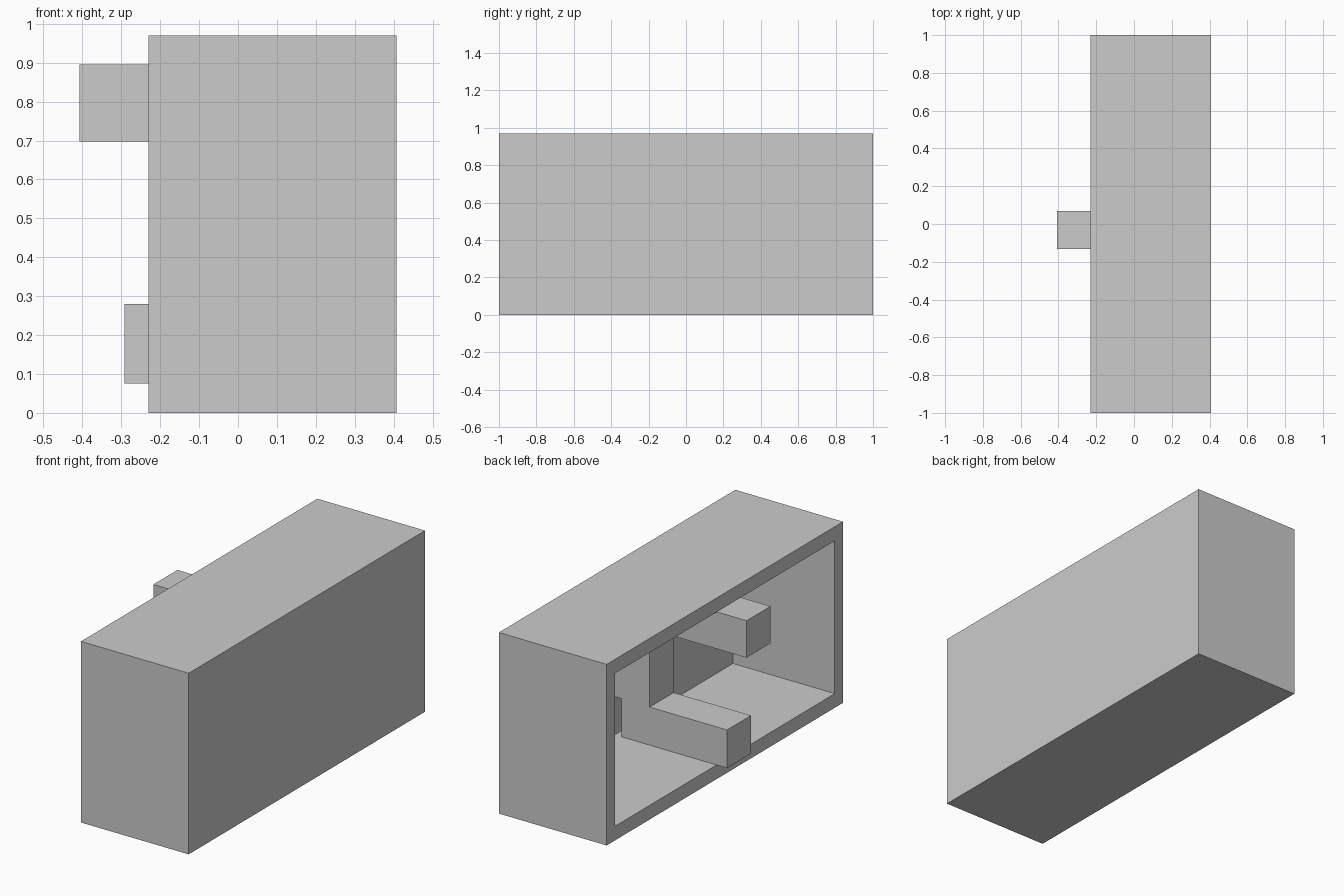
import bpy
import bmesh

cube = bpy.data.objects.get("Cube")
if cube:
    bpy.data.objects.remove(cube, do_unlink=True)

grey = bpy.data.materials.new("plain_grey")
grey.use_nodes = True
colour = (0.6, 0.6, 0.6, 1)
grey.diffuse_color = colour
grey.node_tree.nodes["Principled BSDF"].inputs["Base Color"].default_value = colour


def add_box(bm, xs, ys, zs):
    """Add an axis-aligned box and return its vertices."""
    verts = bmesh.ops.create_cube(bm, size=1)["verts"]
    for v in verts:
        for axis, (low, high) in enumerate((xs, ys, zs)):
            v.co[axis] = high if v.co[axis] > 0 else low
    return verts


def finish(bm, name):
    mesh = bpy.data.meshes.new(name)
    bm.to_mesh(mesh)
    bm.free()
    mesh.materials.append(grey)
    obj = bpy.data.objects.new(name, mesh)
    bpy.context.collection.objects.link(obj)


# Open-sided case: inset the open face to make the rim, then push it in
HEIGHT, FRONT, BACK = 0.97, -0.23, 0.408
RIM_Y, RIM_Z, BACK_INNER = 0.07, 0.076, 0.373
bm = bmesh.new()
add_box(bm, (FRONT, BACK), (-1, 1), (0, HEIGHT))
opening = min(bm.faces, key=lambda f: f.calc_center_median().x)
bmesh.ops.inset_region(bm, faces=[opening], thickness=RIM_Y)
for v in opening.verts:
    v.co.y = (1 - RIM_Y) * (1 if v.co.y > 0 else -1)
    v.co.z = HEIGHT - RIM_Z if v.co.z > HEIGHT / 2 else RIM_Z
floor = bmesh.ops.extrude_discrete_faces(bm, faces=[opening])["faces"][0]
for v in floor.verts:
    v.co.x = BACK_INNER
bmesh.ops.recalc_face_normals(bm, faces=bm.faces)
finish(bm, "case")

# Three square bars inside the case
BAR_Y = (-0.133, 0.07)
bars = {
    "lower_bar": ((-0.292, 0.332), (0.076, 0.28)),
    "upright_post": ((0.166, BACK_INNER), (0.28, 0.896)),
    "upper_bar": ((-0.408, 0.166), (0.698, 0.896)),
}
for name, (xs, zs) in bars.items():
    bm = bmesh.new()
    add_box(bm, xs, BAR_Y, zs)
    finish(bm, name)
